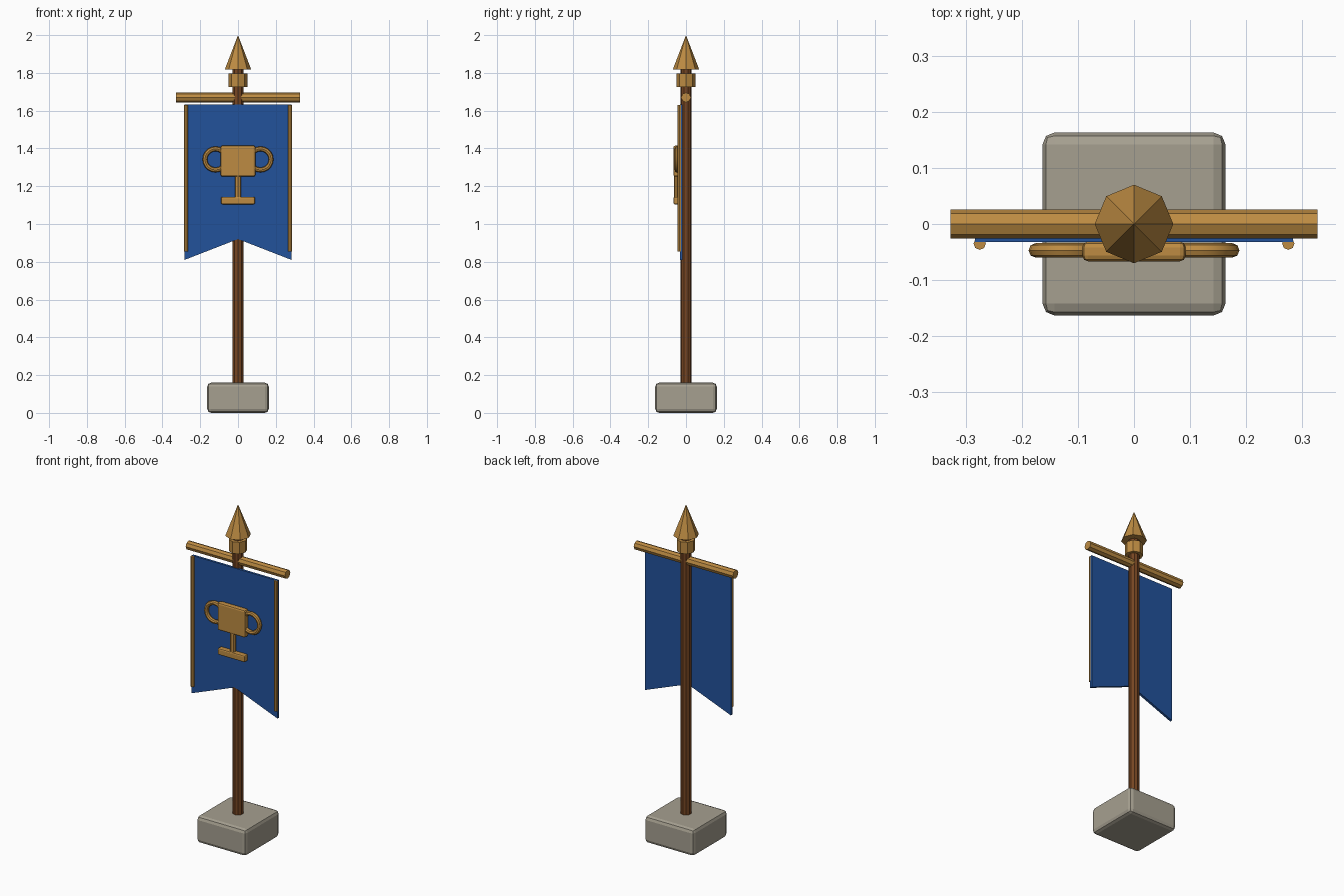
import bpy, bmesh, math
from mathutils import Matrix

if "Cube" in bpy.data.objects:
    bpy.data.objects.remove(bpy.data.objects["Cube"])


def material(name, rgb):
    m = bpy.data.materials.new(name)
    m.diffuse_color = (*rgb, 1)
    m.use_nodes = True
    m.node_tree.nodes["Principled BSDF"].inputs["Base Color"].default_value = m.diffuse_color
    return m


GOLD = material("gold", (0.51, 0.26, 0.055))
BLUE = material("royal blue", (0.016, 0.085, 0.33))
WOOD = material("brown wood", (0.18, 0.06, 0.016))
STONE = material("grey stone", (0.38, 0.35, 0.28))


def finish(name, bm, mat, smooth=False):
    bmesh.ops.recalc_face_normals(bm, faces=bm.faces)
    me = bpy.data.meshes.new(name)
    bm.to_mesh(me)
    bm.free()
    me.materials.append(mat)
    for p in me.polygons:
        p.use_smooth = smooth
    ob = bpy.data.objects.new(name, me)
    bpy.context.collection.objects.link(ob)
    if smooth:
        bpy.context.view_layer.objects.active = ob
        ob.select_set(True)
        bpy.ops.object.shade_smooth_by_angle(angle=math.radians(30))
        ob.select_set(False)
    return ob


def rod(name, mat, loc, r, length, sides, top=None, axis="Z", smooth=False):
    bm = bmesh.new()
    bmesh.ops.create_cone(bm, cap_ends=True, segments=sides, radius1=r,
                          radius2=r if top is None else top, depth=length)
    if axis == "X":
        bm.transform(Matrix.Rotation(math.pi / 2, 4, "Y"))
    bm.transform(Matrix.Translation(loc))
    return finish(name, bm, mat, smooth)


def block(name, mat, loc, size, bevel):
    bm = bmesh.new()
    bmesh.ops.create_cube(bm, size=1)
    bm.transform(Matrix.Translation(loc) @ Matrix.Diagonal((*size, 1)))
    bmesh.ops.bevel(bm, geom=bm.edges[:], offset=bevel, segments=2,
                    profile=0.5, affect="EDGES")
    return finish(name, bm, mat)


def ring(name, mat, loc, major, minor, n=20, k=8):
    # torus standing in the xz plane
    bm = bmesh.new()
    v = [[bm.verts.new((loc[0] + (major + minor * math.cos(b)) * math.cos(a),
                        loc[1] + minor * math.sin(b),
                        loc[2] + (major + minor * math.cos(b)) * math.sin(a)))
          for b in (math.tau * j / k for j in range(k))]
         for a in (math.tau * i / n for i in range(n))]
    for i in range(n):
        for j in range(k):
            i2, j2 = (i + 1) % n, (j + 1) % k
            bm.faces.new((v[i][j], v[i2][j], v[i2][j2], v[i][j2]))
    return finish(name, bm, mat, True)


# Stand, pole and spear tip
block("stone_base", STONE, (0, 0, 0.08), (0.326, 0.326, 0.16), 0.021)
rod("pole", WOOD, (0, 0, 0.98), 0.03, 1.7, 10)
rod("collar", GOLD, (0, 0, 1.761), 0.05, 0.07, 8)
rod("spear_tip", GOLD, (0, 0, 1.909), 0.07, 0.182, 8, top=0)
rod("crossbar", GOLD, (0, 0, 1.67), 0.026, 0.654, 8, axis="X")

# Swallow-tailed cloth
bm = bmesh.new()
outline = [(-0.283, 1.632), (-0.283, 0.81), (0, 0.92), (0.283, 0.81), (0.283, 1.632), (0, 1.632)]
front = [bm.verts.new((x, -0.032, z)) for x, z in outline]
back = [bm.verts.new((x, -0.018, z)) for x, z in outline]
for side in (front, back):
    bm.faces.new((side[0], side[1], side[2], side[5]))
    bm.faces.new((side[5], side[2], side[3], side[4]))
for i in range(6):
    j = (i + 1) % 6
    bm.faces.new((front[i], front[j], back[j], back[i]))
finish("banner_cloth", bm, BLUE)

# Edge trims and cup handles, mirrored left and right
for s, label in ((-1, "left"), (1, "right")):
    rod(label + "_trim", GOLD, (s * 0.275, -0.035, 1.243), 0.011, 0.776, 8)
    ring(label + "_cup_handle", GOLD, (s * 0.119, -0.047, 1.342), 0.056, 0.013)

# Cup emblem
block("cup_bowl", GOLD, (0, -0.049, 1.333), (0.184, 0.035, 0.165), 0.01)
rod("cup_stem", GOLD, (0, -0.047, 1.196), 0.017, 0.12, 8)
block("cup_foot", GOLD, (0, -0.049, 1.124), (0.18, 0.035, 0.04), 0.008)
